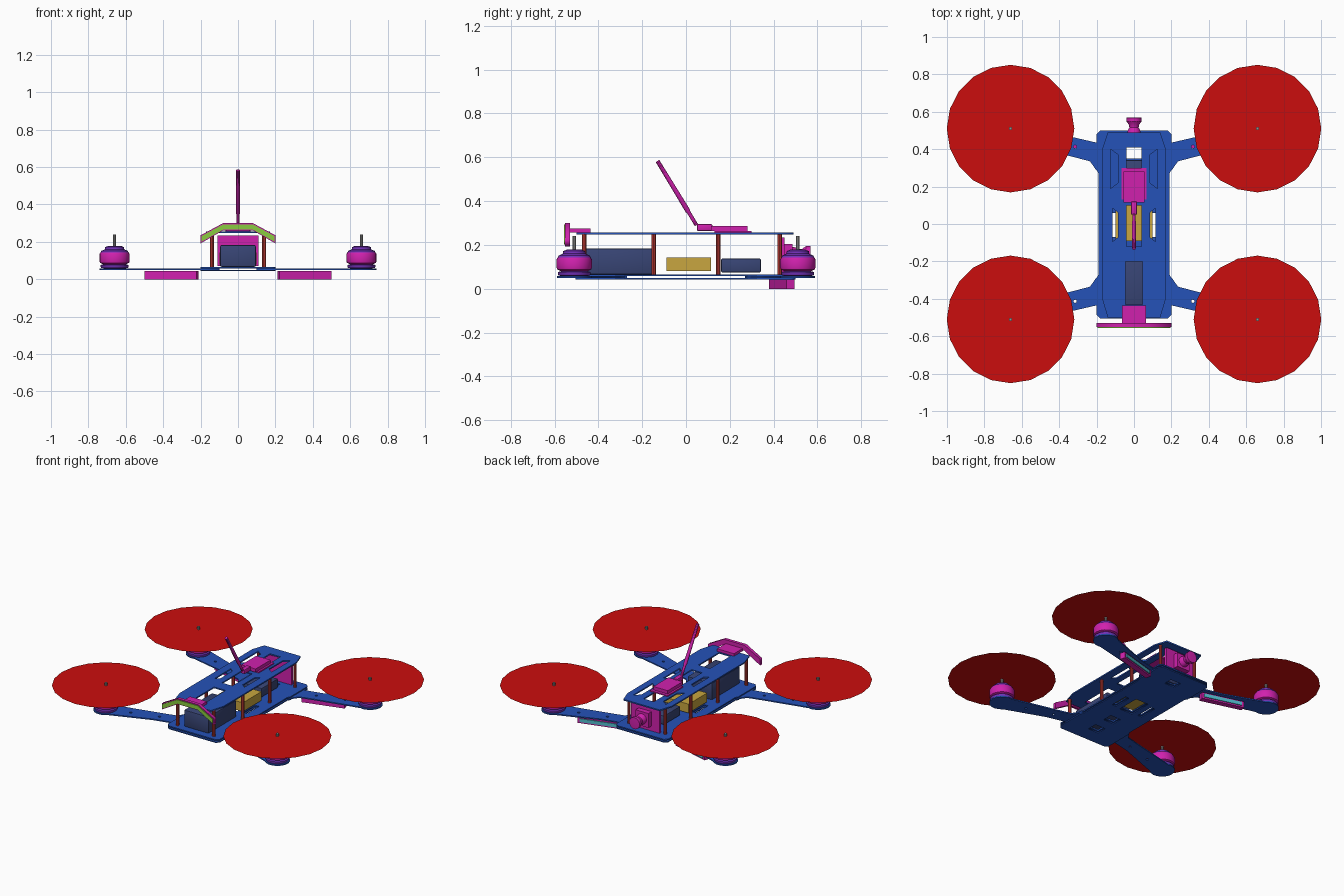
import bpy, bmesh, math
from mathutils import Vector, Matrix

if "Cube" in bpy.data.objects:
    bpy.data.objects.remove(bpy.data.objects["Cube"])


def mat(name, r, g, b):
    m = bpy.data.materials.new(name)
    m.diffuse_color = (r, g, b, 1)
    m.use_nodes = True
    m.node_tree.nodes["Principled BSDF"].inputs["Base Color"].default_value = m.diffuse_color
    return m


BLUE = mat("frame_blue", 0.018, 0.085, 0.48)
RED = mat("propeller_red", 0.6, 0.004, 0.004)
MAGENTA = mat("fitting_magenta", 0.63, 0.015, 0.42)
PURPLE = mat("motor_purple", 0.17, 0.03, 0.48)
NAVY = mat("battery_navy", 0.04, 0.06, 0.18)
GOLD = mat("board_gold", 0.58, 0.38, 0.05)
POST = mat("standoff_red", 0.6, 0.05, 0.04)
LIME = mat("light_lime", 0.25, 0.6, 0.05)
CYAN = mat("light_cyan", 0.08, 0.5, 0.6)
STEEL = mat("shaft_grey", 0.3, 0.3, 0.3)


def finish(name, bm, material, smooth=False):
    bmesh.ops.recalc_face_normals(bm, faces=bm.faces)
    me = bpy.data.meshes.new(name)
    bm.to_mesh(me)
    bm.free()
    me.materials.clear()
    me.materials.append(material)
    for p in me.polygons:
        p.material_index = 0
    ob = bpy.data.objects.new(name, me)
    bpy.context.collection.objects.link(ob)
    if smooth:
        bpy.ops.object.select_all(action='DESELECT')
        ob.select_set(True)
        bpy.context.view_layer.objects.active = ob
        bpy.ops.object.shade_smooth_by_angle(angle=math.radians(35))
    return ob


def box(name, x, y, z, material, bevel=0, matrix=Matrix()):
    """Box from (min, max) ranges."""
    bm = bmesh.new()
    bmesh.ops.create_cube(bm, size=1)
    for v in bm.verts:
        v.co = Vector([(r[0] + r[1]) / 2 + c * (r[1] - r[0]) for r, c in zip((x, y, z), v.co)])
    if bevel:
        bmesh.ops.bevel(bm, geom=bm.edges[:], offset=bevel, segments=2, affect='EDGES', profile=0.5)
    bm.transform(matrix)
    return finish(name, bm, material, bevel > 0)


def lathe(name, profile, matrix, material, n=24):
    """Closed solid turned around local z from (radius, height) points."""
    bm = bmesh.new()
    rings = [[bm.verts.new((r * math.cos(2 * math.pi * i / n), r * math.sin(2 * math.pi * i / n), z))
              for i in range(n)] for r, z in profile]
    for a, b in zip(rings, rings[1:]):
        for i in range(n):
            j = (i + 1) % n
            bm.faces.new((a[i], a[j], b[j], b[i]))
    bm.faces.new(rings[0])
    bm.faces.new(rings[-1])
    bm.transform(matrix)
    return finish(name, bm, material, True)


def plate(name, loops, z0, z1, material, matrix=Matrix()):
    """Flat plate from an outline plus hole loops."""
    cu = bpy.data.curves.new(name, 'CURVE')
    cu.dimensions, cu.fill_mode, cu.extrude = '2D', 'BOTH', (z1 - z0) / 2
    for pts in loops:
        s = cu.splines.new('POLY')
        s.points.add(len(pts) - 1)
        for p, (x, y) in zip(s.points, pts):
            p.co = (x, y, 0, 1)
        s.use_cyclic_u = True
    tmp = bpy.data.objects.new("tmp", cu)
    bpy.context.collection.objects.link(tmp)
    dg = bpy.context.evaluated_depsgraph_get()
    me = bpy.data.meshes.new_from_object(tmp.evaluated_get(dg))
    bm = bmesh.new()
    bm.from_mesh(me)
    bpy.data.objects.remove(tmp)
    bpy.data.meshes.remove(me)
    bmesh.ops.remove_doubles(bm, verts=bm.verts, dist=1e-5)
    bm.transform(matrix @ Matrix.Translation((0, 0, (z0 + z1) / 2)))
    return finish(name, bm, material)


def rect(x0, x1, y0, y1):
    return [(x0, y0), (x1, y0), (x1, y1), (x0, y1)]


def mirrored(half):
    """Outline from its right half."""
    return half + [(-x, y) for x, y in reversed(half)]


def both(loop):
    return [loop, [(-x, y) for x, y in loop]]


# Frame plates with their slots
centre = [rect(-.045, .045, -.43, -.2), rect(-.04, .04, -.12, .1), rect(-.04, .04, .17, .41)]
mid_slots = both([(.085, -.07), (.115, -.095), (.115, .085), (.085, .06)])
rear_slots = both([(.085, .22), (.125, .19), (.125, .4), (.085, .37)])
plate("top_plate", [mirrored([(.14, -.5), (.17, -.4), (.17, .4), (.14, .49)])]
      + centre + mid_slots + rear_slots, .247, .256, BLUE)
base = mirrored([(.18, -.505), (.2, -.485), (.2, -.29), (.19, -.27), (.19, .27),
                 (.2, .29), (.2, .48), (.18, .5)])
base_holes = [rect(-.04, .04, -.4, -.33), rect(-.04, .04, -.25, -.18), rect(-.05, .05, -.08, .08),
              rect(-.04, .04, .35, .41)] + both(rect(.09, .12, -.07, .06))
plate("bottom_plate_upper", [base] + base_holes, .058, .066, BLUE)
plate("bottom_plate_lower", [base] + base_holes, .043, .05, BLUE)

MX, MY, SLOPE = .66, .51, .28
ANG = math.atan(SLOPE)
motor_base = [(.05, .058), (.072, .06), (.075, .068), (.075, .076), (.06, .08)]
motor_bell = [(.06, .08), (.078, .088), (.08, .095), (.08, .135), (.076, .142)]
motor_cap = [(.076, .142), (.07, .152), (.052, .16), (.05, .172), (.035, .178)]
for sx in (-1, 1):
    for sy in (-1, 1):
        tag = ("right" if sx > 0 else "left") + ("_rear" if sy > 0 else "_front")
        flip = Matrix.Diagonal((sx, sy, 1, 1))
        # Arm with a rounded motor pad
        pad = [(MX + .08 * math.cos(a), MY + .08 * math.sin(a))
               for a in [ANG + math.radians(-120 + 20 * i) for i in range(13)]]
        arm = [(.1, .27), (.2, .285), (.235, .335), (.33, .36)] + pad + [(.33, .465), (.2, .435), (.1, .42)]
        holes = [[(x + .009 * math.cos(i * math.pi / 4), .51 - SLOPE * (MX - x) + .009 * math.sin(i * math.pi / 4))
                  for i in range(8)] for x in (.315, .5)]
        plate("arm_" + tag, [arm] + holes, .05, .058, BLUE, flip)
        # Motor, shaft and spinning propeller disc
        at = Matrix.Translation((sx * MX, sy * MY, 0))
        lathe("motor_base_" + tag, motor_base, at, PURPLE)
        lathe("motor_bell_" + tag, motor_bell, at, MAGENTA)
        lathe("motor_cap_" + tag, motor_cap, at, PURPLE)
        lathe("shaft_" + tag, [(.009, .17), (.009, .24)], at, STEEL, 10)
        bm = bmesh.new()
        bmesh.ops.create_circle(bm, cap_ends=True, segments=20, radius=.341,
                                matrix=Matrix.Translation((sx * MX, sy * MY, .222)))
        finish("propeller_disc_" + tag, bm, RED)
    # Light bar under the rear arm
    side = "right" if sx > 0 else "left"
    place = Matrix.Diagonal((sx, 1, 1, 1)) @ Matrix.Translation((.355, .44, 0)) @ Matrix.Rotation(ANG, 4, 'Z')
    box("light_bar_" + side, (-.145, .145), (-.022, .016), (0, .043), MAGENTA, matrix=place)
    box("light_strip_" + side, (-.13, .13), (.016, .022), (.01, .034), CYAN, matrix=place)
    # Standoffs between the plates
    for y in (-.465, -.148, .147, .427):
        lathe("standoff_" + side, [(.011, .062), (.011, .25)], Matrix.Translation((sx * .14, y, 0)), POST, 10)

# Electronics between the plates
box("battery", (-.095, .095), (-.46, -.15), (.066, .183), NAVY, .008)
box("circuit_board", (-.1, .1), (-.09, .115), (.08, .142), GOLD)
box("receiver", (-.07, .07), (.16, .342), (.075, .138), NAVY, .006)

# Rear camera
box("camera_plate", (-.11, .11), (.43, .45), (.07, .235), MAGENTA)
box("camera_body", (-.05, .05), (.45, .485), (.105, .205), MAGENTA)
lathe("camera_lens", [(.036, .48), (.034, .5), (.025, .515), (.027, .53), (.04, .548), (.04, .568), (.028, .569)],
      Matrix.Translation((0, 0, .155)) @ Matrix.Rotation(-math.pi / 2, 4, 'X'), MAGENTA, 20)

# Transmitter and antenna on top
box("transmitter_flange", (-.068, .068), (.13, .3), (.256, .264), MAGENTA)
box("transmitter", (-.055, .055), (.115, .28), (.264, .287), MAGENTA)
box("antenna_socket", (-.016, .016), (.05, .12), (.264, .295), MAGENTA, .005)
low, high = Vector((0, .048, .29)), Vector((0, -.13, .583))
along = (high - low).to_track_quat('Z', 'Y').to_matrix().to_4x4()
length = (high - low).length
lathe("antenna", [(.009, 0), (.009, length * .2), (.012, length * .22), (.01, length)],
      Matrix.Translation(low) @ along, MAGENTA, 10)

# Front chevron light on its bracket
upright = Matrix.Rotation(math.pi / 2, 4, 'X')
box("chevron_bracket", (-.065, .065), (-.535, -.435), (.256, .274), MAGENTA)
plate("chevron", [mirrored([(.078, .262), (.2, .192), (.2, .235), (.08, .3)])], .53, .552, MAGENTA, upright)
plate("chevron_light", [mirrored([(.077, .267), (.195, .201), (.195, .231), (.079, .294)])],
      .552, .557, LIME, upright)
